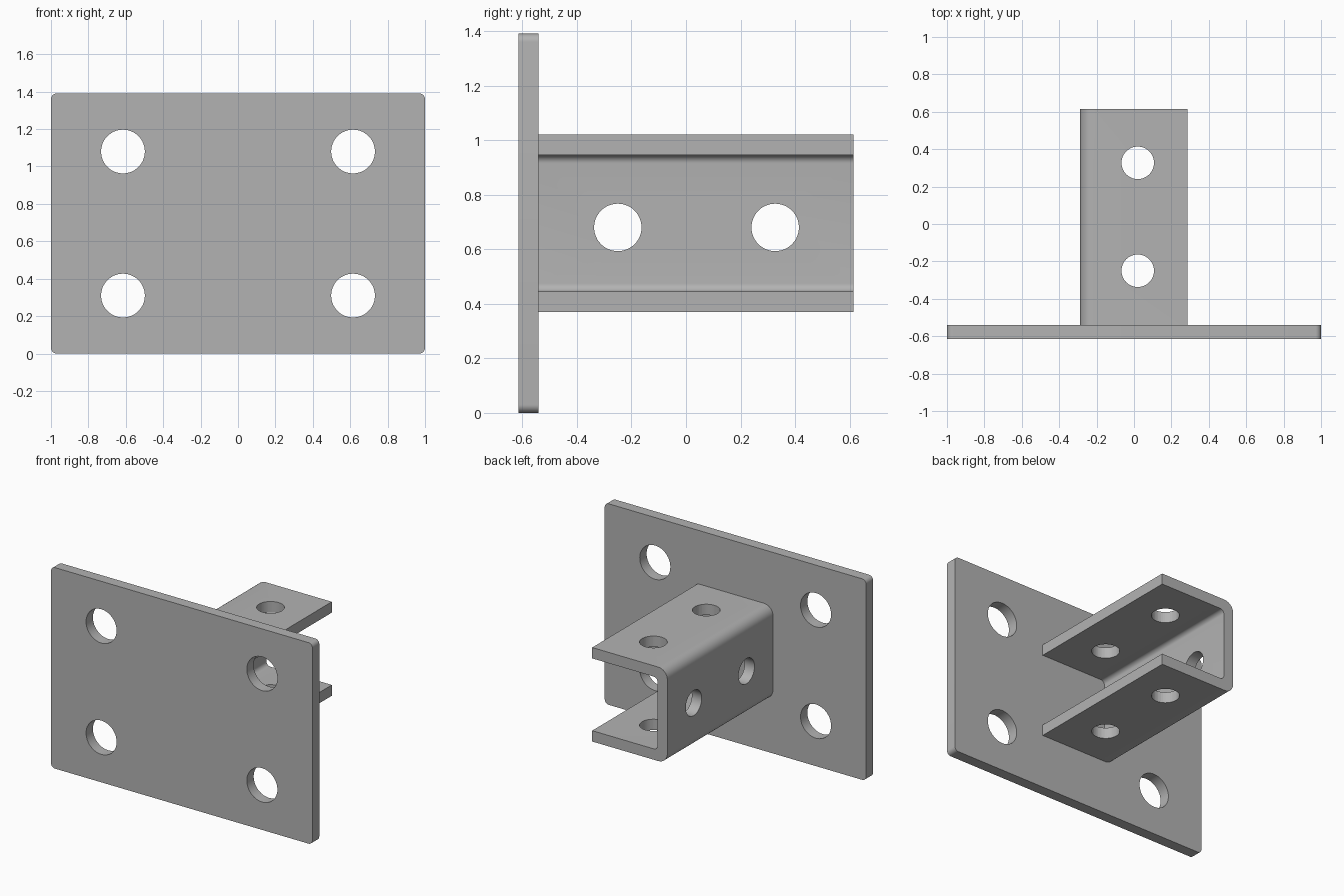
import bpy, bmesh
from math import radians, cos, sin, pi
from mathutils import Matrix, Vector

cube = bpy.data.objects.get("Cube")
if cube:
    bpy.data.objects.remove(cube, do_unlink=True)

steel = bpy.data.materials.new("grey steel")
steel.use_nodes = True
grey = (0.45, 0.45, 0.45, 1)
steel.diffuse_color = grey
steel.node_tree.nodes["Principled BSDF"].inputs["Base Color"].default_value = grey


def rounded(corners, steps=8):
    """Outline of (x, z, radius) corners, each replaced by a fillet arc."""
    points = []
    for i, (x, z, r) in enumerate(corners):
        p = Vector((x, z))
        if r == 0:
            points.append(p)
            continue
        a = (Vector(corners[i - 1][:2]) - p).normalized()
        b = (Vector(corners[(i + 1) % len(corners)][:2]) - p).normalized()
        centre = p + (a + b) * r
        for k in range(steps + 1):
            t = k / steps * pi / 2
            points.append(centre - b * r * cos(t) - a * r * sin(t))
    return points


def extrude_profile(name, outline, y0, y1):
    """Solid made by sweeping an x-z outline along y."""
    bm = bmesh.new()
    face = bm.faces.new([bm.verts.new((p.x, y0, p.y)) for p in outline])
    swept = bmesh.ops.extrude_face_region(bm, geom=[face])["geom"]
    verts = [v for v in swept if isinstance(v, bmesh.types.BMVert)]
    bmesh.ops.translate(bm, verts=verts, vec=(0, y1 - y0, 0))
    bmesh.ops.recalc_face_normals(bm, faces=bm.faces)
    return make_object(name, bm)


def make_object(name, bm):
    mesh = bpy.data.meshes.new(name)
    bm.to_mesh(mesh)
    bm.free()
    mesh.materials.append(steel)
    obj = bpy.data.objects.new(name, mesh)
    bpy.context.collection.objects.link(obj)
    return obj


def drill(obj, holes, radius, depth, axis):
    """Cut round holes of one axis through the object."""
    turn = {"X": Matrix.Rotation(radians(90), 4, "Y"),
            "Y": Matrix.Rotation(radians(90), 4, "X"),
            "Z": Matrix.Identity(4)}[axis]
    bm = bmesh.new()
    for centre in holes:
        bmesh.ops.create_cone(bm, cap_ends=True, segments=48, radius1=radius,
                              radius2=radius, depth=depth,
                              matrix=Matrix.Translation(centre) @ turn)
    cutter = make_object("hole_cutter", bm)
    cutter.hide_render = True
    mod = obj.modifiers.new("holes", "BOOLEAN")
    mod.operation = "DIFFERENCE"
    mod.solver = "EXACT"
    mod.object = cutter
    bpy.ops.object.select_all(action="DESELECT")
    bpy.context.view_layer.objects.active = obj
    obj.select_set(True)
    bpy.ops.object.modifier_apply(modifier=mod.name)
    bpy.data.objects.remove(cutter, do_unlink=True)
    bpy.ops.object.shade_smooth_by_angle(angle=radians(30))


# Mounting plate with four bolt holes
front, back, rear = -0.615, -0.54, 0.615
height, corner = 1.39, 0.03
plate = extrude_profile("mounting_plate", rounded([
    (-1, 0, corner), (1, 0, corner), (1, height, corner), (-1, height, corner)]),
    front, back)
drill(plate, [(x, front, z) for x in (-0.615, 0.615) for z in (0.31, 1.08)],
      0.117, 0.4, "Y")

# U-channel, open towards +x
low, high, wall = 0.37, 1.02, 0.075
left, right = -0.288, 0.287
outer, inner = 0.07, 0.03
channel = extrude_profile("channel", rounded([
    (right, low, 0), (right, low + wall, 0),
    (left + wall, low + wall, inner), (left + wall, high - wall, inner),
    (right, high - wall, 0), (right, high, 0),
    (left, high, outer), (left, low, outer)]), back, rear)

# Pin holes through the web and both flanges
rows = (-0.25, 0.327)
drill(channel, [(left, y, 0.68) for y in rows], 0.087, 0.4, "X")
drill(channel, [(0.02, y, 0.695) for y in rows], 0.087, 1.0, "Z")
